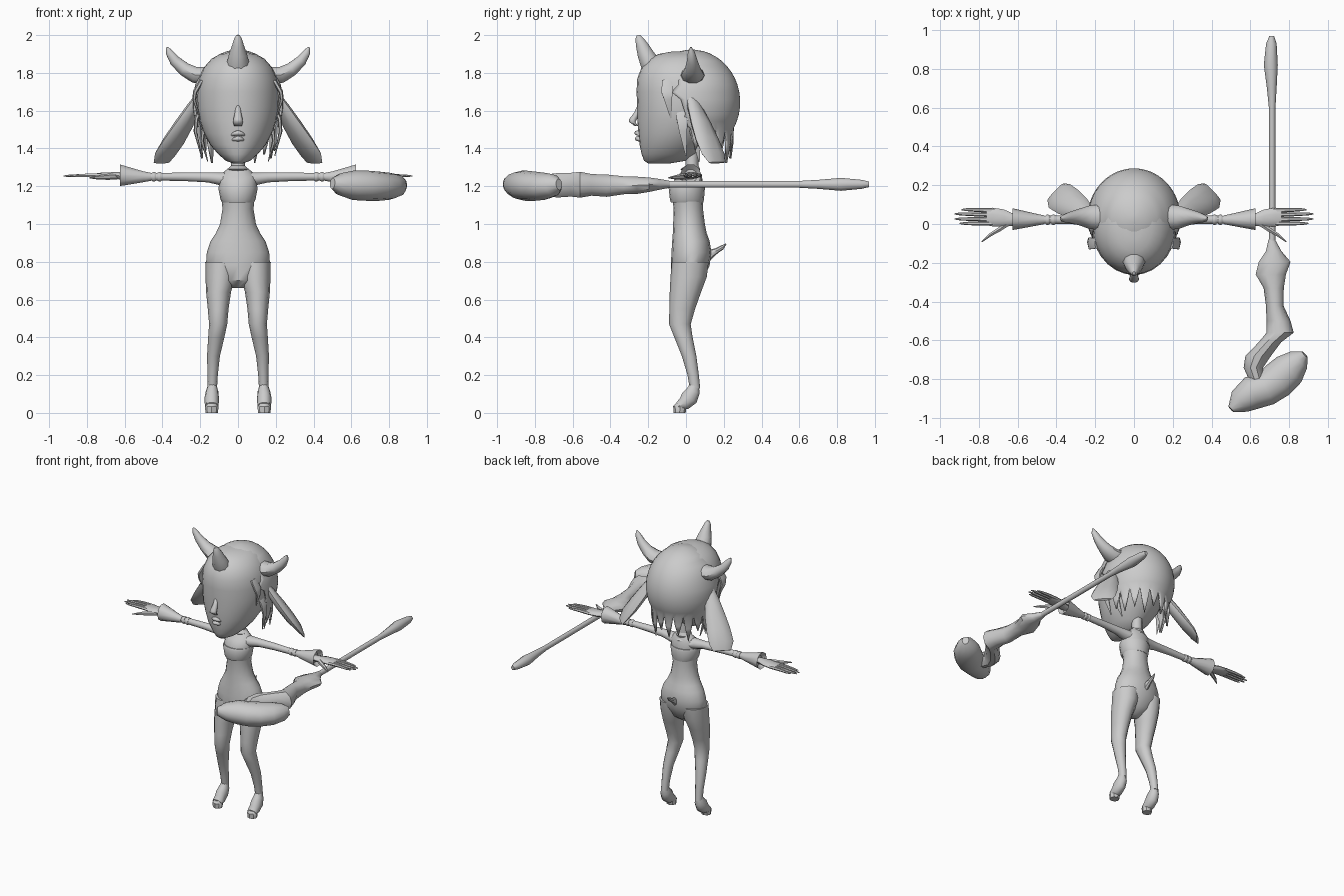
import bpy, bmesh, math
from mathutils import Vector

skin = bpy.data.materials.new("plain grey")
skin.diffuse_color = (0.6, 0.6, 0.6, 1)


def finish(name, bm, mirror=False, angle=40):
    bmesh.ops.recalc_face_normals(bm, faces=bm.faces)
    me = bpy.data.meshes.new(name)
    bm.to_mesh(me)
    bm.free()
    me.materials.append(skin)
    ob = bpy.data.objects.new(name, me)
    bpy.context.collection.objects.link(ob)
    if mirror:
        ob.modifiers.new("mirror", 'MIRROR').use_mirror_merge = False
    bpy.ops.object.select_all(action='DESELECT')
    ob.select_set(True)
    bpy.context.view_layer.objects.active = ob
    bpy.ops.object.shade_smooth_by_angle(angle=math.radians(angle))
    return ob


def tube(name, pts, n=12, side=(1, 0, 0), axis=None, mirror=False, angle=40):
    """Loft of elliptical rings; each point is x, y, z, half width, half depth."""
    bm = bmesh.new()
    rings = []
    for i, p in enumerate(pts):
        a, b = pts[max(i - 1, 0)], pts[min(i + 1, len(pts) - 1)]
        t = Vector(axis) if axis else (Vector(b[:3]) - Vector(a[:3])).normalized()
        s = Vector(side)
        s = (s - t * s.dot(t)).normalized()
        w = t.cross(s)
        rings.append([bm.verts.new(Vector(p[:3]) + s * p[3] * math.cos(k * math.tau / n)
                                   + w * p[4] * math.sin(k * math.tau / n)) for k in range(n)])
    for r, q in zip(rings, rings[1:]):
        for k in range(n):
            bm.faces.new((r[k], r[(k + 1) % n], q[(k + 1) % n], q[k]))
    bm.faces.new(rings[0])
    bm.faces.new(rings[-1])
    return finish(name, bm, mirror, angle)


def stack(name, rows, n=16, x=0, **kw):
    """Upright loft; each row is z, half width, front y, back y."""
    return tube(name, [(x, (f + b) / 2, z, w, (b - f) / 2) for z, w, f, b in rows],
                n, axis=(0, 0, 1), **kw)


# Torso, top band, neck and collar
stack("torso", [(.66, .03, -.03, .03), (.70, .10, -.075, .085), (.78, .17, -.08, .125), (.85, .165, -.077, .135),
                (.91, .145, -.073, .125), (.95, .118, -.07, .11), (1.0, .095, -.068, .1), (1.08, .082, -.065, .09),
                (1.15, .09, -.075, .09), (1.20, .10, -.082, .09), (1.25, .098, -.05, .085),
                (1.28, .07, -.02, .07), (1.30, .045, -.01, .065)])
stack("top_band", [(1.115, .085, -.08, .092), (1.13, .093, -.085, .095), (1.19, .104, -.092, .1),
                   (1.205, .10, -.085, .095)])
stack("neck", [(1.25, .05, -.015, .07), (1.31, .036, -.002, .065), (1.42, .036, -.01, .065)], 12)
stack("collar", [(1.245, .07, -.04, .085), (1.26, .068, -.04, .085), (1.275, .05, -.01, .07),
                 (1.29, .055, -.03, .075), (1.31, .035, 0, .065)], 12)

# Legs and feet
leg = [(.80, .09, .0835, -.075, .12), (.72, .092, .08, -.082, .11), (.64, .103, .066, -.086, .08),
       (.55, .105, .055, -.088, .048), (.47, .105, .048, -.09, .025), (.40, .115, .043, -.062, .035),
       (.30, .13, .034, -.022, .055), (.2, .134, .027, .008, .068), (.13, .136, .025, .02, .075)]
tube("leg", [(x, (f + b) / 2, z, w, (b - f) / 2) for z, x, w, f, b in leg], 12, axis=(0, 0, 1), mirror=True)
tube("foot", [(.136, .045, .15, .022, .025), (.137, .038, .115, .033, .038), (.139, .018, .08, .038, .048),
              (.139, -.01, .05, .037, .038), (.139, -.04, .035, .036, .024)], 10, mirror=True)
stack("toe_block", [(0, .033, -.065, -.002), (.035, .036, -.068, .004), (.05, .03, -.055, .01)], 8, .139, mirror=True)

# Tail
tube("tail", [(0, .10, .82, .02, .03), (0, .135, .845, .018, .022), (0, .165, .86, .015, .014),
              (0, .19, .875, .012, .012), (0, .212, .895, .003, .003)], 8)

# Arms, wrist bands and flared cuffs
Y = dict(side=(0, 1, 0), axis=(1, 0, 0), mirror=True)
tube("arm", [(.05, .02, 1.235, .05, .04), (.10, .02, 1.24, .04, .035), (.16, .02, 1.247, .03, .028),
             (.28, .022, 1.25, .024, .024), (.5, .022, 1.25, .019, .019)], 10, **Y)
for x in (.415, .445):
    tube("wrist_band", [(x - .011, .022, 1.25, .022, .022), (x - .005, .022, 1.25, .026, .026),
                        (x + .005, .022, 1.25, .026, .026), (x + .011, .022, 1.25, .022, .022)], 10, **Y)
tube("cuff", [(.46, .022, 1.25, .022, .022), (.50, .022, 1.25, .03, .03), (.625, .025, 1.258, .056, .06),
              (.60, .025, 1.255, .035, .035)], 10, **Y)

# Hands
tube("palm", [(.55, .022, 1.253, .02, .018), (.62, .022, 1.255, .03, .02), (.67, .03, 1.257, .045, .018),
              (.73, .036, 1.257, .048, .015), (.76, .036, 1.257, .042, .01)], 10, **Y)
for y0, y1, x1 in ((.07, .074, .89), (.047, .052, .925), (.024, .026, .925), (.003, .003, .90)):
    tube("finger", [(.72, y0, 1.257, .012, .011), (.80, (y0 + y1) / 2, 1.258, .011, .01),
                    (x1 - .03, y1, 1.255, .008, .007), (x1, y1, 1.254, .003, .003)], 6, **Y)
tube("thumb", [(.64, .01, 1.253, .018, .015), (.69, -.025, 1.25, .016, .013), (.74, -.055, 1.247, .012, .01),
               (.785, -.092, 1.245, .003, .003)], 6, side=(0, 0, 1), mirror=True)

# Head and face
stack("head", [(1.32, .025, -.20, -.09), (1.335, .065, -.222, .0), (1.37, .105, -.235, .05), (1.42, .148, -.246, .10),
               (1.48, .18, -.252, .16), (1.55, .205, -.258, .2), (1.62, .217, -.258, .22), (1.70, .218, -.262, .24),
               (1.77, .208, -.258, .22), (1.83, .18, -.235, .19), (1.875, .14, -.195, .15),
               (1.90, .095, -.145, .12), (1.912, .04, -.08, .06)], 28)
tube("nose", [(0, -.245, 1.63, .012, .012), (0, -.258, 1.59, .017, .017), (0, -.28, 1.555, .024, .022),
              (0, -.285, 1.54, .026, .018), (0, -.262, 1.518, .02, .008)], 10, axis=(0, 0, 1), angle=70)
for z, y, w, drop in ((1.482, -.255, .042, .018), (1.452, -.252, .036, .012)):
    tube("lip", [(w * u, y + .02 * u * u, z - drop * u * u, .013 * (1.1 - u * u), .017 * (1.1 - u * u))
                 for u in (-1, -.5, 0, .5, 1)], 8, side=(0, 0, 1), angle=80)

# Hair shell: open over the face, with a jagged front edge and hanging points
bm = bmesh.new()
cols, grid = 40, []
for r in range(15):
    th = math.radians(5 + r * 8.2)
    s, z = math.sin(th), 1.645 + .278 * math.cos(th)
    front = -.10 - .035 * (r % 4 == 1) + (.06 if 6 < r else .0) + .05 * max(0, r - 9) / 4
    lim = math.acos(max(-1, min(1, (front - .03) / (.255 * s))))
    grid.append([bm.verts.new((.24 * s * math.sin(lim * (2 * c / cols - 1)),
                               .03 + .257 * s * math.cos(lim * (2 * c / cols - 1)), z))
                 for c in range(cols + 1)])
for a, b in zip(grid, grid[1:]):
    for c in range(cols):
        bm.faces.new((a[c], a[c + 1], b[c + 1], b[c]))
for c in range(0, cols, 4):  # hanging strands, two levels each
    a = grid[-1][c:c + 5]
    drop = (.16, .12, .185, .14)[(c // 4) % 4]
    mid = [bm.verts.new(a[2].co.lerp(v.co, .62) + Vector((0, 0, -drop * .45))) for v in a]
    tip = bm.verts.new(a[2].co * 1 + Vector((-a[2].co.x * .05, -.01, -drop)))
    for k in range(4):
        bm.faces.new((a[k], a[k + 1], mid[k + 1], mid[k]))
        bm.faces.new((mid[k], mid[k + 1], tip))
top = bm.verts.new((0, .03, 1.924))
for c in range(cols):
    bm.faces.new((grid[0][c], grid[0][c + 1], top))
bmesh.ops.remove_doubles(bm, verts=bm.verts, dist=.0005)
hair = finish("hair", bm)
sol = hair.modifiers.new("thickness", 'SOLIDIFY')
sol.thickness = .012

# Side locks framing the face
for x, y, z0, z1 in ((.232, -.10, 1.76, 1.56), (.225, -.02, 1.62, 1.36), (.19, .05, 1.55, 1.33)):
    tube("side_lock", [(x - .04, y, z0, .012, .03), (x - .005, y, z0 - .06, .012, .035),
                       (x, y + .005, (z0 + z1) / 2, .01, .024), (x - .03, y + .02, z1, .002, .003)], 6, mirror=True)

# Drooping ears and horns
tube("ear", [(.19, .02, 1.70, .02, .02), (.235, .045, 1.62, .045, .028), (.285, .08, 1.53, .066, .034),
             (.34, .115, 1.44, .08, .032), (.385, .145, 1.37, .082, .022), (.405, .165, 1.325, .06, .008)],
     10, side=(-.68, .73, 0), mirror=True)
tube("side_horn", [(.17, .035, 1.785, .066, .05), (.23, .035, 1.79, .06, .045), (.285, .036, 1.82, .042, .038),
                   (.335, .033, 1.865, .028, .03), (.365, .028, 1.91, .018, .02), (.376, .026, 1.935, .005, .006)],
     10, side=(0, 1, 0), mirror=True)
tube("front_horn", [(0, -.16, 1.80, .062, .062), (0, -.19, 1.85, .06, .055), (0, -.215, 1.90, .048, .045),
                    (0, -.235, 1.95, .03, .033), (0, -.25, 1.985, .019, .02), (0, -.254, 2.0, .008, .009)], 10)

# Staff: shaft with knob, gnarled upper part and heavy head
tube("staff_shaft", [(.71, .97, 1.21, .012, .015), (.708, .93, 1.21, .027, .025), (.705, .82, 1.21, .036, .036),
                     (.71, .70, 1.21, .025, .025), (.712, .60, 1.21, .017, .019), (.712, -.20, 1.21, .017, .019)],
     10, axis=(0, -1, 0))
tube("gnarled_wood", [(.71, -.08, 1.21, .017, .018), (.72, -.14, 1.21, .04, .03), (.725, -.195, 1.208, .082, .04),
                      (.705, -.26, 1.205, .078, .048), (.72, -.33, 1.205, .052, .05), (.725, -.42, 1.203, .045, .062),
                      (.745, -.50, 1.207, .062, .06), (.753, -.56, 1.208, .07, .072), (.70, -.61, 1.208, .058, .066),
                      (.64, -.68, 1.205, .066, .068), (.615, -.74, 1.205, .05, .06), (.64, -.82, 1.205, .04, .05)],
     10, axis=(0, -1, 0))
tube("staff_head", [(.50, -.955, 1.215, .02, .03), (.545, -.915, 1.21, .066, .06), (.61, -.87, 1.205, .088, .078),
                    (.68, -.85, 1.203, .088, .08), (.74, -.805, 1.20, .096, .078), (.80, -.75, 1.20, .09, .072),
                    (.85, -.70, 1.205, .06, .058), (.88, -.672, 1.21, .022, .03)], 12, side=(-.6, .8, 0))
